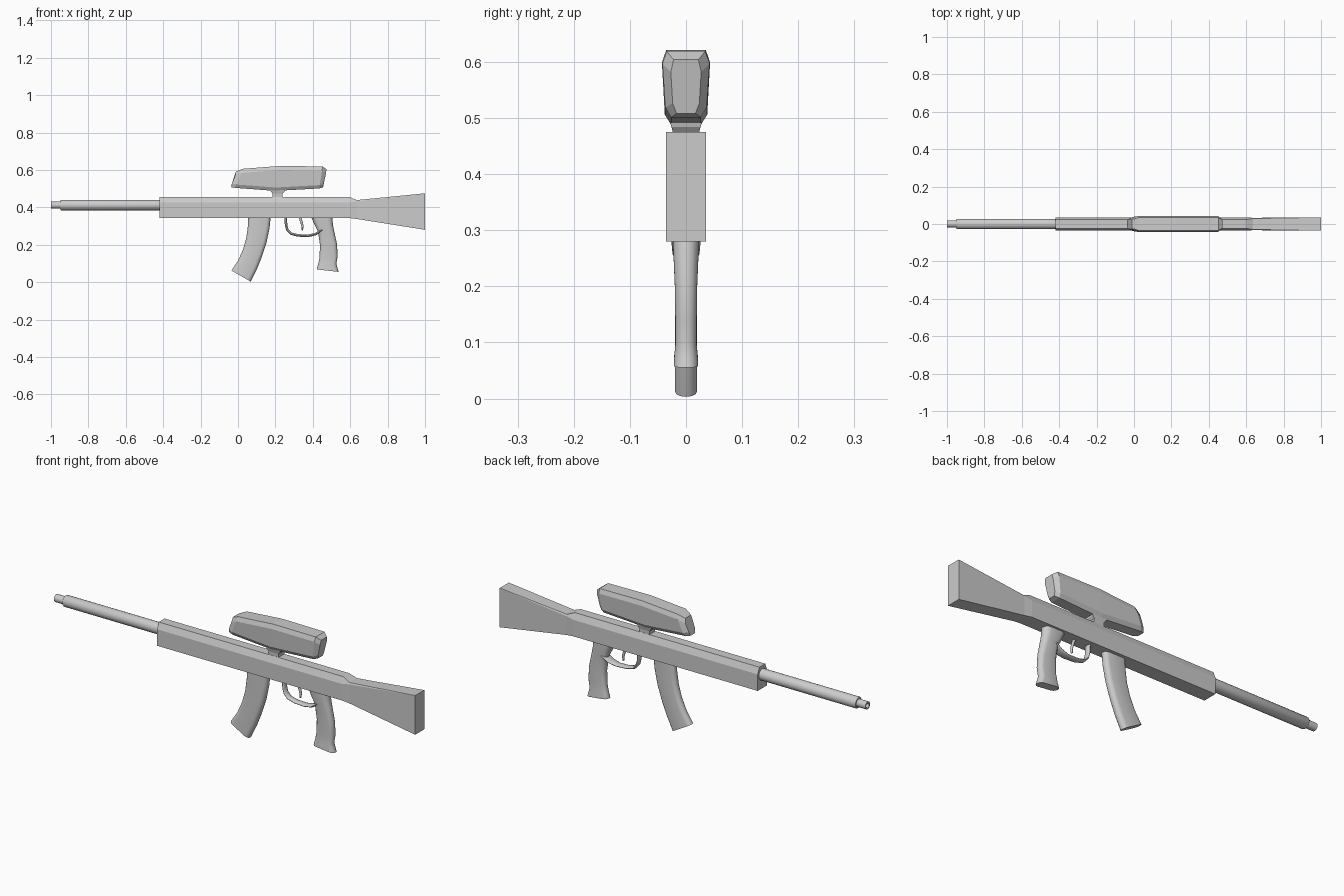
import bpy, bmesh
from math import cos, sin, pi
from mathutils import Vector


def loft(name, rings, smooth=None):
    """Skin a list of equal-length rings and cap both ends."""
    bm = bmesh.new()
    vs = [[bm.verts.new(p) for p in r] for r in rings]
    n = len(rings[0])
    for a, b in zip(vs, vs[1:]):
        for i in range(n):
            j = (i + 1) % n
            bm.faces.new((a[i], a[j], b[j], b[i]))
    bm.faces.new(vs[0])
    bm.faces.new(vs[-1])
    bmesh.ops.recalc_face_normals(bm, faces=bm.faces)
    me = bpy.data.meshes.new(name)
    bm.to_mesh(me)
    bm.free()
    ob = bpy.data.objects.new(name, me)
    bpy.context.collection.objects.link(ob)
    if smooth:
        bpy.ops.object.select_all(action='DESELECT')
        ob.select_set(True)
        bpy.context.view_layer.objects.active = ob
        bpy.ops.object.shade_smooth_by_angle(angle=smooth)
    return ob


def circle(x, r, zc=0.412, n=20):
    return [(x, r * cos(2 * pi * i / n), zc + r * sin(2 * pi * i / n)) for i in range(n)]


def stadium(x0, z0, x1, z1, b, n=7):
    """Round-ended section spanning two side-view points, half width b."""
    p, q = Vector((x0, 0, z0)), Vector((x1, 0, z1))
    c, u, a = (p + q) / 2, (q - p).normalized(), (q - p).length / 2
    if a <= b * 1.4:  # nearly round sections become plain ellipses
        ts = [-pi / 2 + pi * i / n for i in range(2 * n)]
        return [c + u * a * cos(t) + Vector((0, b * sin(t), 0)) for t in ts]
    ts = [-pi / 2 + pi * i / (n - 1) for i in range(n)]
    return [c + u * s * (a - b + b * cos(t)) + Vector((0, s * b * sin(t), 0))
            for s in (1, -1) for t in ts]


def mirrored(half):
    """Turn a right-hand half section into a full ring."""
    return half + [(x, -y, z) for x, y, z in reversed(half)]


SM = 0.6

# Barrel with stepped muzzle and hollow bore
loft("barrel", [circle(x, r) for x, r in (
    (-0.40, 0.028), (-0.945, 0.028), (-0.95, 0.025), (-0.95, 0.019),
    (-1.0, 0.019), (-1.0, 0.012), (-0.93, 0.012))], SM)

# Receiver with chamfered top, running into the flared stock
loft("receiver_and_stock", [
    mirrored([(x, w, zb), (x, w, zs), (x, wt, zt)])
    for x, w, wt, zb, zs, zt in (
        (-0.42, 0.036, 0.023, 0.343, 0.425, 0.456),
        (0.595, 0.036, 0.023, 0.343, 0.425, 0.456),
        (0.635, 0.033, 0.029, 0.338, 0.432, 0.439),
        (1.0, 0.036, 0.0355, 0.28, 0.474, 0.475))])

# Curved magazine
loft("magazine", [stadium(*s, 0.02) for s in (
    (0.055, 0.35, 0.175, 0.35), (0.053, 0.30, 0.168, 0.285),
    (0.044, 0.235, 0.152, 0.21), (0.027, 0.175, 0.128, 0.137),
    (0.0, 0.115, 0.10, 0.067), (-0.035, 0.062, 0.068, 0.003))], SM)

# Pistol grip with flared heel
loft("grip", [stadium(*s) for s in (
    (0.39, 0.35, 0.505, 0.35, 0.026), (0.408, 0.31, 0.507, 0.31, 0.026),
    (0.428, 0.27, 0.514, 0.275, 0.023), (0.438, 0.20, 0.529, 0.205, 0.02),
    (0.436, 0.13, 0.533, 0.14, 0.019), (0.427, 0.09, 0.526, 0.098, 0.019),
    (0.423, 0.078, 0.533, 0.072, 0.021), (0.421, 0.068, 0.538, 0.055, 0.021))], SM)

# Trigger
loft("trigger", [stadium(*s, 0.006) for s in (
    (0.322, 0.35, 0.338, 0.35), (0.332, 0.32, 0.346, 0.322),
    (0.339, 0.30, 0.351, 0.30), (0.341, 0.277, 0.347, 0.275))], SM)

# Trigger guard: band that widens into the grip
path = [(0.255, 0.35, 0.016), (0.257, 0.305, 0.016), (0.264, 0.28, 0.016),
        (0.282, 0.26, 0.016), (0.32, 0.25, 0.017), (0.375, 0.248, 0.019),
        (0.415, 0.257, 0.024), (0.45, 0.28, 0.026)]
rings = []
for i, (x, z, w) in enumerate(path):
    a, b = path[max(i - 1, 0)], path[min(i + 1, len(path) - 1)]
    t = Vector((b[0] - a[0], 0, b[1] - a[1])).normalized()
    nrm = Vector((-t.z, 0, t.x)) * 0.007
    rings.append(stadium(x - nrm.x, z - nrm.z, x + nrm.x, z + nrm.z, w))
loft("trigger_guard", rings, SM)

# Faceted optic housing with slanted, chamfered ends
loft("scope", [mirrored([
    (xb, w * 0.62, zb), (xb + (xt - xb) * 0.15, w * 0.88, zb + 0.018),
    (xb + (xt - xb) * 0.85, w, zt - 0.022), (xt, w * 0.82, zt)])
    for xb, xt, zb, zt, w in (
        (-0.037, -0.012, 0.508, 0.59, 0.028),
        (-0.015, 0.025, 0.504, 0.606, 0.042),
        (0.20, 0.22, 0.488, 0.621, 0.043),
        (0.435, 0.452, 0.501, 0.619, 0.042),
        (0.455, 0.473, 0.508, 0.604, 0.027))])

# Flared scope mount
loft("scope_mount", [[(0.212 + sx * a, sy * w, z) for sx, sy in ((-1, -1), (1, -1), (1, 1), (-1, 1))]
                     for z, a, w in ((0.45, 0.027, 0.022), (0.473, 0.027, 0.023),
                                     (0.484, 0.036, 0.026), (0.50, 0.04, 0.03))])
